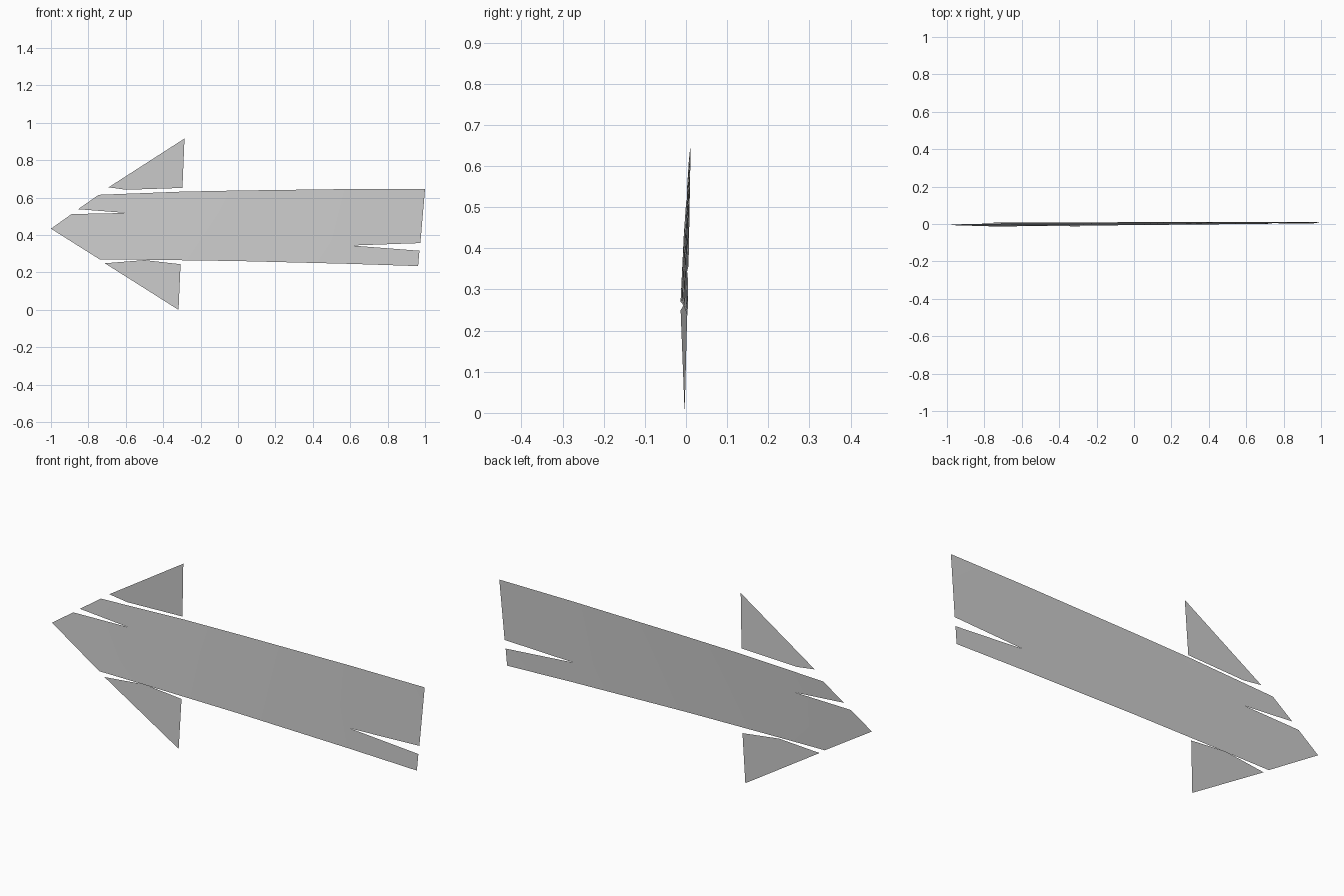
import bpy
import bmesh

cube = bpy.data.objects.get("Cube")
if cube:
    bpy.data.objects.remove(cube, do_unlink=True)

# Single plain grey
grey = bpy.data.materials.new("mid_grey")
grey.use_nodes = True
colour = (0.604, 0.604, 0.604, 1)
grey.diffuse_color = colour
grey.node_tree.nodes["Principled BSDF"].inputs["Base Color"].default_value = colour


def sheet(name, outline, bend, cuts=()):
    """Thin sheet from a counter-clockwise front outline, gently bent in y."""
    bm = bmesh.new()
    bm.faces.new([bm.verts.new((x, 0, z)) for x, z in outline])
    bm.normal_update()
    for x in cuts:
        bmesh.ops.bisect_plane(bm, geom=bm.verts[:] + bm.edges[:] + bm.faces[:],
                               plane_co=(x, 0, 0), plane_no=(1, 0, 0))
    bm.normal_update()
    bmesh.ops.triangulate(bm, faces=bm.faces[:], ngon_method='EAR_CLIP')
    for v in bm.verts:
        v.co.y = bend(v.co.x, v.co.z)
    for f in bm.faces:
        f.smooth = True
    bm.normal_update()
    mesh = bpy.data.meshes.new(name)
    bm.to_mesh(mesh)
    bm.free()
    mesh.materials.append(grey)
    obj = bpy.data.objects.new(name, mesh)
    bpy.context.collection.objects.link(obj)


def twist(x, z):
    t = (x + 0.8) / 1.8
    return -0.003 + 0.011 * t + (z - 0.45) * (0.06 - 0.043 * t)


# Shaft with a slot at the pointed end and another at the tail
shaft = [(-1, 0.434), (-0.74, 0.27), (-0.5, 0.268), (0, 0.261), (0.6, 0.246),
         (0.963, 0.234), (0.97, 0.316), (0.605, 0.344), (0.975, 0.357),
         (1, 0.647), (0.6, 0.646), (0, 0.638), (-0.3, 0.632), (-0.745, 0.615),
         (-0.855, 0.538), (-0.595, 0.518), (-0.89, 0.512)]
sheet("arrow_shaft", shaft, twist, [-0.4, -0.1, 0.2, 0.5])

# Barbs above and below the shaft
upper = [(-0.692, 0.655), (-0.596, 0.642), (-0.297, 0.652), (-0.286, 0.916)]
sheet("upper_barb", upper, lambda x, z: -0.004 - 0.035 * (z - 0.65))

lower = [(-0.712, 0.249), (-0.318, 0), (-0.307, 0.244), (-0.5, 0.266)]
sheet("lower_barb", lower,
      lambda x, z: 0.003 + 0.04 * (x + 0.307) + 0.024 * (z - 0.243))
